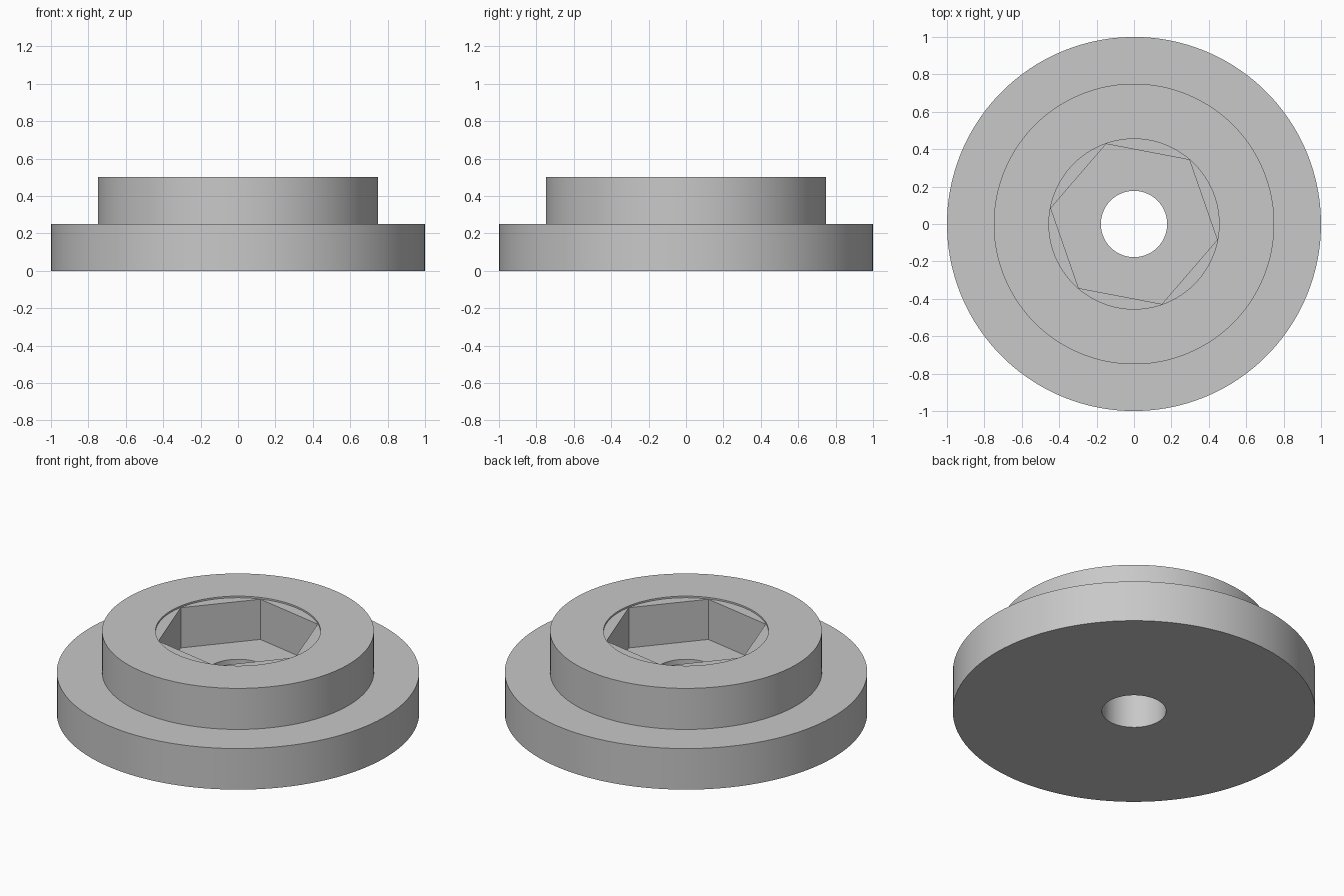
import bpy, bmesh
from math import cos, sin, pi, radians

cube = bpy.data.objects.get("Cube")
if cube:
    bpy.data.objects.remove(cube)

SEGMENTS = 120          # divisible by six, so hexagon corners fall on vertices
TURN = radians(49.2)    # rotation of the hexagonal pocket

grey = bpy.data.materials.new("plain_grey")
grey.use_nodes = True
colour = (0.58, 0.58, 0.58, 1)
grey.diffuse_color = colour
grey.node_tree.nodes["Principled BSDF"].inputs["Base Color"].default_value = colour


def ring(bm, radius, z, hexagonal=False):
    """One loop of vertices, round or pulled in to a hexagon."""
    verts = []
    for i in range(SEGMENTS):
        a = 2 * pi * i / SEGMENTS
        r = radius
        if hexagonal:
            r *= cos(pi / 6) / cos(a % (pi / 3) - pi / 6)
        verts.append(bm.verts.new((r * cos(a + TURN), r * sin(a + TURN), z)))
    return verts


bm = bmesh.new()
rings = [
    # flange
    ring(bm, 0.177, 0), ring(bm, 1, 0), ring(bm, 1, 0.25),
    # raised boss
    ring(bm, 0.75, 0.25), ring(bm, 0.75, 0.5),
    # shallow round recess
    ring(bm, 0.455, 0.5), ring(bm, 0.455, 0.49),
    # hexagonal pocket
    ring(bm, 0.453, 0.49, True), ring(bm, 0.453, 0.245, True),
    # through hole
    ring(bm, 0.177, 0.245),
]
for lower, upper in zip(rings, rings[1:] + rings[:1]):
    for i in range(SEGMENTS):
        j = (i + 1) % SEGMENTS
        bm.faces.new((lower[i], lower[j], upper[j], upper[i]))
bmesh.ops.recalc_face_normals(bm, faces=bm.faces)

mesh = bpy.data.meshes.new("flanged_hub")
bm.to_mesh(mesh)
bm.free()
mesh.materials.append(grey)
hub = bpy.data.objects.new("flanged_hub", mesh)
bpy.context.collection.objects.link(hub)

bpy.ops.object.select_all(action="DESELECT")
hub.select_set(True)
bpy.context.view_layer.objects.active = hub
bpy.ops.object.shade_smooth_by_angle(angle=radians(30))
